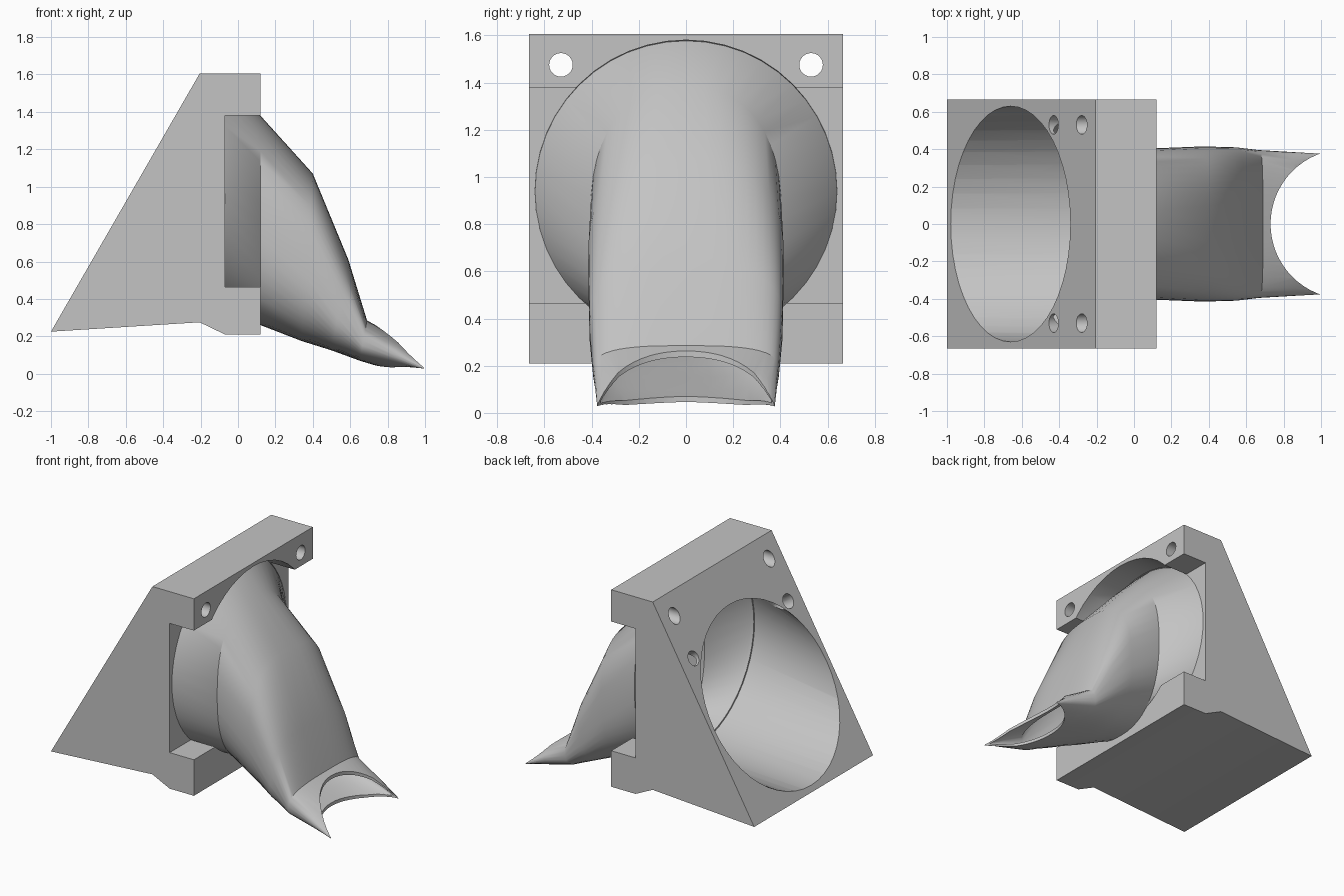
import bpy, bmesh, math
from mathutils import Vector

cube = bpy.data.objects.get("Cube")
if cube:
    bpy.data.objects.remove(cube, do_unlink=True)

grey = bpy.data.materials.new("plain grey")
grey.use_nodes = True
grey.diffuse_color = (0.55, 0.55, 0.55, 1)
grey.node_tree.nodes["Principled BSDF"].inputs["Base Color"].default_value = grey.diffuse_color


def make_object(name, bm):
    bmesh.ops.recalc_face_normals(bm, faces=bm.faces)
    mesh = bpy.data.meshes.new(name)
    bm.to_mesh(mesh)
    bm.free()
    mesh.materials.append(grey)
    obj = bpy.data.objects.new(name, mesh)
    bpy.context.collection.objects.link(obj)
    return obj


def section(top, bottom, width, power=2, inset=0, sides=48):
    """Rounded cross-section between a top and a bottom (x, z) point."""
    top, bottom = Vector(top), Vector(bottom)
    mid, half = (top + bottom) / 2, (top - bottom) / 2
    half = half * (1 - inset / half.length)
    points = []
    for i in range(sides):
        a = 2 * math.pi * i / sides
        c, s = (math.copysign(abs(v) ** (2 / power), v) for v in (math.cos(a), math.sin(a)))
        p = mid + half * s
        points.append((p.x, (width - inset) * c, p.y))
    return points


def loft(name, rings, looped=False):
    bm = bmesh.new()
    rows = [[bm.verts.new(p) for p in ring] for ring in rings]
    pairs = list(zip(rows, rows[1:]))
    if looped:
        pairs.append((rows[-1], rows[0]))
    else:
        bm.faces.new(rows[0])
        bm.faces.new(rows[-1])
    for a, b in pairs:
        for i in range(len(a)):
            j = (i + 1) % len(a)
            bm.faces.new((a[i], a[j], b[j], b[i]))
    return make_object(name, bm)


def cylinder(name, centre, axis, radius, depth, sides=24):
    bm = bmesh.new()
    bmesh.ops.create_cone(bm, cap_ends=True, segments=sides, radius1=radius,
                          radius2=radius, depth=depth)
    obj = make_object(name, bm)
    obj.rotation_euler = Vector(axis).to_track_quat('Z', 'Y').to_euler()
    obj.location = centre
    return obj


def activate(obj):
    bpy.ops.object.select_all(action='DESELECT')
    obj.select_set(True)
    bpy.context.view_layer.objects.active = obj


def cut(obj, cutter):
    cutter.hide_render = True
    mod = obj.modifiers.new("cut", 'BOOLEAN')
    mod.operation, mod.solver, mod.object = 'DIFFERENCE', 'EXACT', cutter
    bpy.context.view_layer.update()
    activate(obj)
    bpy.ops.object.modifier_apply(modifier=mod.name)
    bpy.data.objects.remove(cutter, do_unlink=True)


# Wedge bracket with a notched front
profile = [(-1, .225), (-.205, .275), (-.07, .21), (.12, .21), (.12, .465), (-.07, .465),
           (-.07, 1.38), (.12, 1.38), (.12, 1.605), (-.205, 1.605)]
bm = bmesh.new()
side = bm.faces.new([bm.verts.new((x, -.665, z)) for x, z in profile])
extruded = bmesh.ops.extrude_face_region(bm, geom=[side])
bmesh.ops.translate(bm, vec=(0, 1.33, 0),
                    verts=[v for v in extruded["geom"] if isinstance(v, bmesh.types.BMVert)])
bracket = make_object("bracket", bm)

# Air bore from the sloping face to the upright opening
bore = loft("bore_cutter", [
    section((-.44, 1.43), (-1.08, .32), .63),
    section((-.34, 1.37), (-.98, .26), .63),
    section((-.07, 1.58), (-.07, .3), .64),
    section((.2, 1.58), (.2, .3), .64)])
cut(bracket, bore)

# Mounting holes: upper pair goes straight through, lower pair is blind
for y in (-.53, .53):
    cut(bracket, cylinder("through_hole", (-.1, y, 1.475), (1, 0, 0), .05, 1))
    cut(bracket, cylinder("screw_hole", (-.43, y, 1.215), (.868, 0, -.497), .05, .4))

# Hollow duct narrowing down to a flat nozzle: top, bottom, half width, roundness, wall
stations = [
    ((-.09, 1.585), (-.09, .295), .645, 2, .015),
    ((-.07, 1.575), (-.07, .3), .637, 2, .015),
    ((.12, 1.38), (.12, .26), .405, 2.4, .025),
    ((.4, 1.07), (.34, .175), .415, 2.8, .025),
    ((.59, .61), (.5, .125), .41, 3.2, .025),
    ((.69, .285), (.65, .07), .395, 3, .025),
    ((.86, .19), (.82, .018), .385, 2.4, .02),
    ((1.0, .05), (1.0, .004), .376, 2.2, .012)]
outer = [section(t, b, w, n) for t, b, w, n, wall in stations]
inner = [section(t, b, w, n, wall) for t, b, w, n, wall in stations]
duct = loft("duct", outer + inner[::-1], looped=True)

# Concave nozzle mouth
cut(duct, cylinder("mouth_cutter", (1.13, 0, .1), (0, 0, 1), .4, 1, 64))

for obj in (bracket, duct):
    activate(obj)
    bpy.ops.object.shade_smooth_by_angle(angle=math.radians(30))
